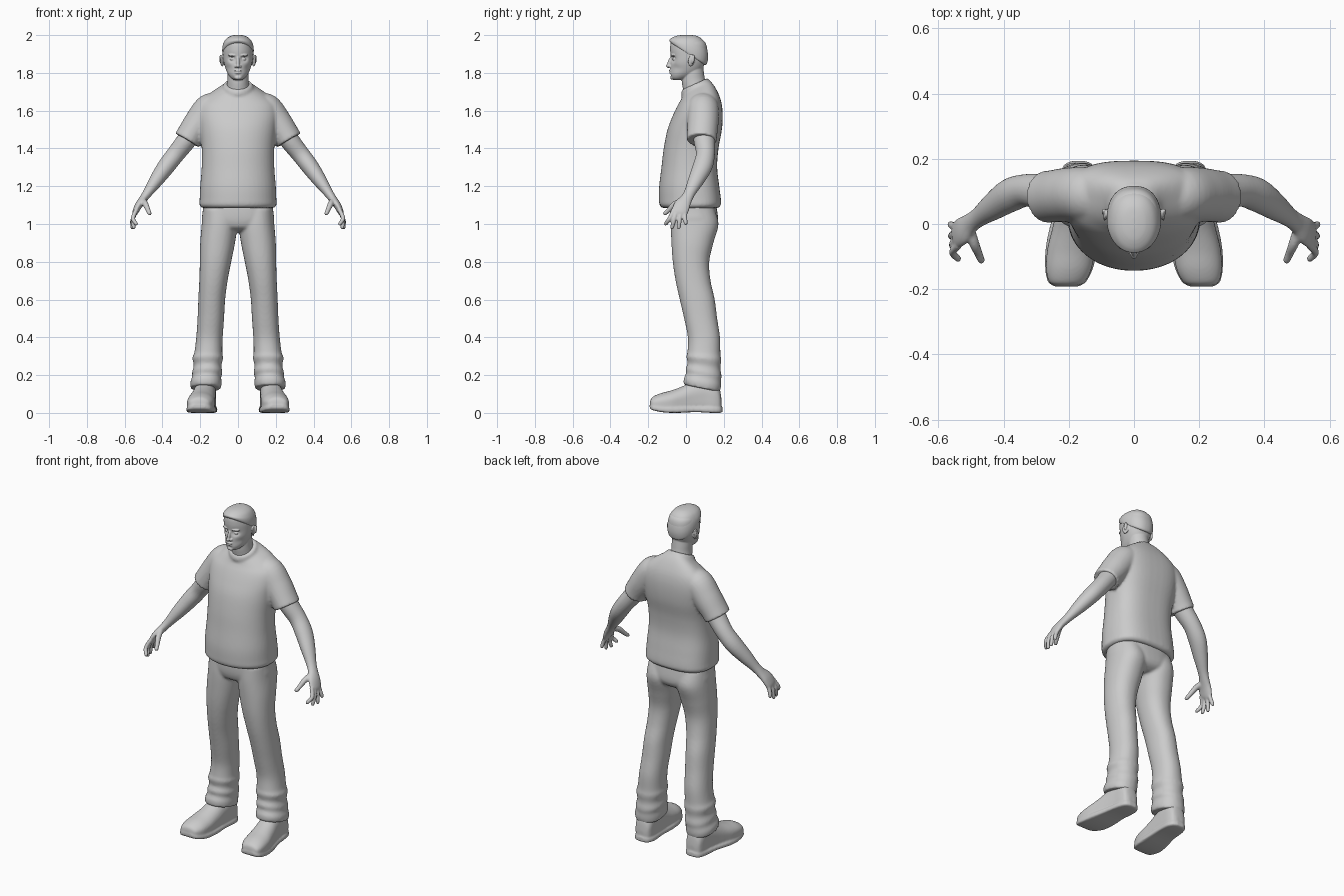
import bpy, bmesh, math
from mathutils import Vector, Matrix


def spline(rows, steps):
    """Catmull-Rom through rows of numbers"""
    out = []
    for i in range(len(rows) - 1):
        quad = zip(rows[max(i - 1, 0)], rows[i], rows[i + 1], rows[min(i + 2, len(rows) - 1)])
        quad = list(quad)
        for k in range(steps):
            t = k / steps
            out.append([0.5 * (2 * b + (c - a) * t + (2 * a - 5 * b + 4 * c - d) * t * t
                               + (3 * b - a - 3 * c + d) * t ** 3) for a, b, c, d in quad])
    out.append(list(rows[-1]))
    return out


def skin(bm, rings):
    loops = [[bm.verts.new(p) for p in r] for r in rings]
    n = len(loops[0])
    for a, b in zip(loops, loops[1:]):
        for i in range(n):
            bm.faces.new((a[i], a[(i + 1) % n], b[(i + 1) % n], b[i]))
    bm.faces.new(loops[0][::-1])
    bm.faces.new(loops[-1])


def stack(bm, rows, side=1, plo=2, phi=2, along_y=False, n=48, steps=5):
    """Loft of ovals; row = position, half width, low, high, centre x, tilt"""
    rings = []
    for pos, hw, lo, hi, cx, tilt in spline(rows, steps):
        ring = []
        for i in range(n):
            c, s = math.cos(2 * math.pi * i / n), math.sin(2 * math.pi * i / n)
            e = 2 / (plo if s < 0 else phi)
            x = side * (cx + hw * math.copysign(abs(c) ** e, c))
            d = (hi - lo) / 2 * math.copysign(abs(s) ** e, s)
            q, p = (lo + hi) / 2 + d, pos + tilt * d
            ring.append((x, p, q) if along_y else (x, q, p))
        rings.append(ring)
    skin(bm, rings)


def tube(bm, rows, side=1, n=24, steps=5):
    """Limb along a path; row = x, y, z, radius along y, other radius"""
    pts = spline(rows, steps)
    rings = []
    for i, r in enumerate(pts):
        t = (Vector(pts[min(i + 1, len(pts) - 1)][:3]) - Vector(pts[max(i - 1, 0)][:3])).normalized()
        u = Vector((0, 1, 0))
        u = (u - t * u.dot(t)).normalized()
        v = t.cross(u)
        ring = []
        for k in range(n):
            a = 2 * math.pi * k / n
            p = Vector(r[:3]) + u * r[3] * math.cos(a) + v * r[4] * math.sin(a)
            ring.append((p.x * side, p.y, p.z))
        rings.append(ring)
    skin(bm, rings)


def ball(bm, loc, size, rot=(0, 0, 0)):
    m = Matrix.Translation(loc)
    for ang, ax in zip(rot, 'XYZ'):
        m = m @ Matrix.Rotation(ang, 4, ax)
    bmesh.ops.create_uvsphere(bm, u_segments=20, v_segments=12, radius=1,
                              matrix=m @ Matrix.Diagonal((*size, 1)))


def finish(name, bm, voxel, smooth=4):
    """Fuse the overlapping pieces into one smooth skin"""
    bmesh.ops.recalc_face_normals(bm, faces=bm.faces)
    me = bpy.data.meshes.new(name)
    bm.to_mesh(me)
    bm.free()
    ob = bpy.data.objects.new(name, me)
    bpy.context.collection.objects.link(ob)
    r = ob.modifiers.new("fuse", 'REMESH')
    r.mode, r.voxel_size, r.use_smooth_shade = 'VOXEL', voxel, True
    s = ob.modifiers.new("soften", 'SMOOTH')
    s.factor, s.iterations = 0.5, smooth
    return ob


# shirt: torso, collar band and sleeves
bm = bmesh.new()
stack(bm, [(1.085, .19, -.125, .17, 0, 0), (1.10, .204, -.14, .184, 0, 0), (1.13, .203, -.143, .185, 0, 0),
           (1.2, .2, -.142, .176, 0, 0), (1.3, .192, -.13, .165, 0, 0), (1.4, .192, -.118, .172, 0, 0),
           (1.5, .203, -.098, .19, 0, 0), (1.58, .212, -.07, .194, 0, .05), (1.64, .2, -.045, .185, 0, .12),
           (1.685, .15, -.025, .163, 0, .25), (1.72, .09, -.015, .135, 0, .4), (1.735, .068, -.01, .115, 0, .45)],
      plo=2.1, phi=2.8)
stack(bm, [(1.715, .076, -.026, .12, 0, .45), (1.73, .08, -.025, .122, 0, .45),
           (1.742, .072, -.02, .115, 0, .45)])
for s in (1, -1):
    tube(bm, [(.09, .085, 1.645, .07, .05), (.145, .09, 1.615, .083, .08), (.2, .09, 1.545, .083, .08),
              (.25, .085, 1.475, .08, .073), (.27, .083, 1.443, .08, .072)], s, n=32)
finish("shirt", bm, .008, 4)

# trousers: hips and two legs with bunched cuffs
bm = bmesh.new()
stack(bm, [(1.15, .18, -.08, .15, 0, 0), (1.07, .187, -.085, .165, 0, 0), (1.01, .187, -.08, .17, 0, 0),
           (.975, .13, -.06, .155, 0, 0), (.955, .05, 0, .12, 0, 0)], phi=2.5, plo=2.5)
for s in (1, -1):
    stack(bm, [(1.08, .085, -.075, .15, .1, 0), (1.0, .094, -.08, .172, .098, 0), (.9, .092, -.077, .145, .108, 0),
               (.8, .083, -.07, .123, .119, 0), (.7, .075, -.055, .13, .13, 0), (.6, .071, -.033, .152, .139, 0),
               (.5, .07, -.01, .165, .144, 0), (.4, .07, .01, .18, .151, 0), (.32, .074, .008, .182, .157, -.05),
               (.29, .081, .002, .186, .16, -.1), (.25, .073, .008, .182, .161, -.15), (.215, .08, -.002, .188, .163, -.2),
               (.19, .077, .0, .185, .166, -.2), (.16, .083, -.012, .185, .17, -.2), (.13, .08, -.012, .18, .17, -.2)],
          s, plo=2.2, phi=2.2)
finish("trousers", bm, .008, 4)

# shoes: upper and flat sole
bm = bmesh.new()
for s in (1, -1):
    stack(bm, [(-.19, .025, .035, .06, .207, 0), (-.18, .052, .022, .082, .206, 0), (-.14, .069, .01, .102, .2, 0),
               (-.08, .072, .006, .118, .194, 0), (-.02, .066, .008, .14, .186, 0), (.04, .06, .008, .17, .178, 0),
               (.1, .056, .005, .19, .172, 0), (.15, .053, .003, .18, .17, 0), (.178, .042, .006, .13, .17, 0),
               (.188, .02, .02, .07, .17, 0)], s, plo=5, along_y=True)
    stack(bm, [(-.192, .035, .025, .045, .207, 0), (-.175, .06, .014, .04, .205, 0), (-.12, .076, .003, .035, .197, 0),
               (-.05, .077, 0, .033, .19, 0), (.05, .066, .004, .033, .178, 0), (.14, .06, 0, .033, .17, 0),
               (.18, .045, 0, .033, .17, 0), (.193, .02, .004, .03, .17, 0)], s, plo=6, phi=4, along_y=True)
finish("shoes", bm, .006, 3)

# arms: limb, palm, four fingers and thumb
bm = bmesh.new()
for s in (1, -1):
    tube(bm, [(.22, .09, 1.52, .06, .055), (.275, .097, 1.44, .056, .052), (.33, .103, 1.37, .05, .048),
              (.38, .088, 1.305, .052, .046), (.43, .055, 1.235, .043, .038), (.475, .022, 1.17, .031, .026),
              (.5, .003, 1.135, .032, .022), (.525, -.02, 1.1, .043, .02), (.543, -.033, 1.065, .043, .016),
              (.548, -.038, 1.05, .035, .011)], s)
    for y0, y1, z1, x1 in ((-.065, -.108, .992, .54), (-.047, -.075, .974, .552),
                           (-.026, -.04, .974, .56), (-.007, -.003, .995, .562)):
        tube(bm, [(.538, y0, 1.075, .012, .012), (.556, (y0 + y1) / 2, 1.03, .0115, .0115),
                  (x1, y1 + .002, z1 + .01, .0105, .0105), (x1 - .002, y1, z1, .006, .006)], s, n=12)
    tube(bm, [(.505, -.015, 1.125, .015, .018), (.49, -.06, 1.105, .016, .016),
              (.477, -.09, 1.075, .013, .013), (.468, -.112, 1.055, .011, .011),
              (.466, -.118, 1.05, .006, .006)], s, n=12)
finish("arms_and_hands", bm, .005, 3)

# head: skull with pressed-in eye sockets, neck and face details
bm = bmesh.new()
stack(bm, [(1.762, .02, -.065, -.02, 0, 0), (1.772, .036, -.078, .01, 0, 0), (1.79, .051, -.084, .05, 0, 0),
           (1.815, .063, -.083, .082, 0, 0), (1.85, .074, -.082, .1, 0, 0), (1.885, .079, -.081, .11, 0, 0),
           (1.925, .08, -.084, .112, 0, 0), (1.96, .073, -.08, .102, 0, 0), (1.98, .052, -.06, .075, 0, 0),
           (1.99, .02, -.02, .03, 0, 0)], phi=2.3, n=80, steps=8)
for v in bm.verts:
    if v.co.y < 0:
        for x, z, rad, depth in ((.032, 1.875, .016, .016), (-.032, 1.875, .016, .016), (0, 1.787, .012, .005),
                                 (.052, 1.825, .018, .006), (-.052, 1.825, .018, .006)):
            d2 = (v.co.x - x) ** 2 + (v.co.z - z) ** 2
            v.co.y += depth * math.exp(-d2 / rad ** 2)
stack(bm, [(1.68, .075, -.01, .125, 0, .2), (1.72, .061, -.015, .11, 0, .2), (1.76, .056, -.022, .1, 0, .1),
           (1.8, .056, -.02, .095, 0, 0), (1.84, .055, -.01, .09, 0, 0)])
ball(bm, (0, -.086, 1.855), (.009, .012, .032), (-.3, 0, 0))
ball(bm, (0, -.094, 1.837), (.011, .013, .009))
ball(bm, (0, -.083, 1.812), (.021, .008, .005))
ball(bm, (0, -.081, 1.801), (.018, .008, .006))
ball(bm, (0, -.072, 1.775), (.02, .012, .011))
for s in (1, -1):
    ball(bm, (s * .012, -.084, 1.834), (.008, .009, .007))
    ball(bm, (s * .031, -.063, 1.873), (.012, .009, .007))
    ball(bm, (s * .033, -.071, 1.893), (.022, .009, .006), (0, 0, s * .35))
    ball(bm, (s * .084, .028, 1.865), (.007, .019, .032), (-.15, 0, s * .45))
    ball(bm, (s * .092, .038, 1.873), (.007, .009, .024), (-.15, 0, s * .4))
finish("head", bm, .0035, 2)

# hair: short cap, low at the nape
bm = bmesh.new()
stack(bm, [(1.9, .078, -.08, .1, 0, -.65), (1.908, .083, -.088, .111, 0, -.6), (1.932, .083, -.089, .117, 0, -.42),
           (1.957, .077, -.087, .109, 0, -.2), (1.981, .062, -.075, .088, 0, -.06),
           (1.996, .037, -.05, .055, 0, 0), (2.001, .01, -.015, .02, 0, 0)], phi=2.3)
finish("hair", bm, .004, 2)
